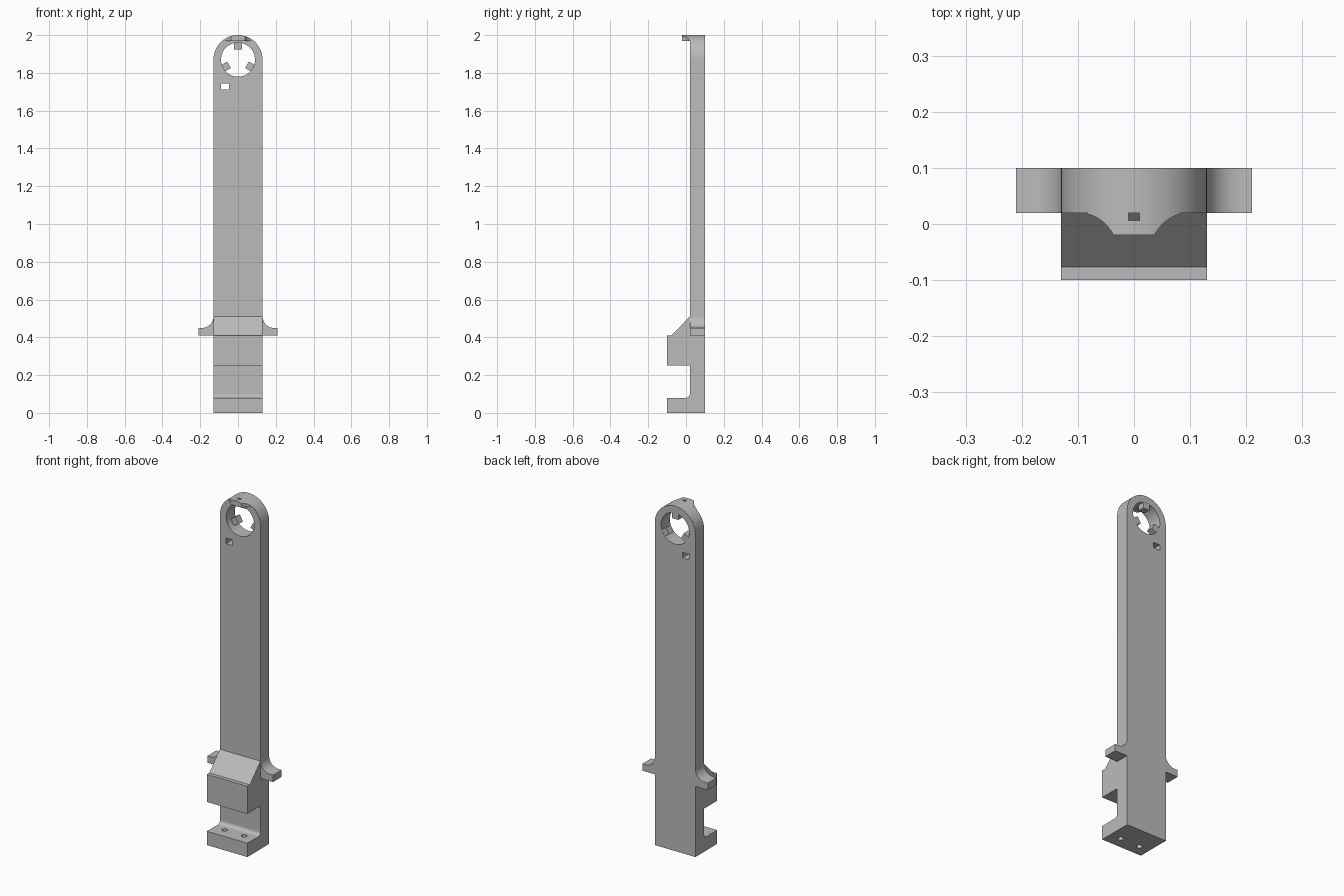
import bpy, bmesh
from math import cos, sin, pi, radians, asin
from mathutils import Matrix, Vector

cube = bpy.data.objects.get("Cube")
if cube:
    bpy.data.objects.remove(cube)

GREY = (0.5, 0.5, 0.5, 1)
mat = bpy.data.materials.new("plain grey")
mat.use_nodes = True
mat.diffuse_color = GREY
mat.node_tree.nodes["Principled BSDF"].inputs["Base Color"].default_value = GREY

W, FRONT, BACK = 0.13, 0.02, 0.10      # half width and faces of the arm
EYE = 1.87                             # height of the ring centre


def arc(cx, cy, r, a0, a1, n):
    """Points on an arc, angles in degrees."""
    return [(cx + r * cos(radians(a0 + (a1 - a0) * i / n)),
             cy + r * sin(radians(a0 + (a1 - a0) * i / n))) for i in range(n + 1)]


def prism(name, pts, lo, hi, axis):
    """Extrude a 2D outline from lo to hi along the given axis."""
    place = {"x": lambda a, b, t: (t, a, b),
             "y": lambda a, b, t: (a, t, b),
             "z": lambda a, b, t: (a, b, t)}[axis]
    bm = bmesh.new()
    face = bm.faces.new([bm.verts.new(place(a, b, lo)) for a, b in pts])
    ext = bmesh.ops.extrude_face_region(bm, geom=[face])
    verts = [v for v in ext["geom"] if isinstance(v, bmesh.types.BMVert)]
    bmesh.ops.translate(bm, verts=verts, vec=Vector(place(0, 0, hi - lo)))
    bmesh.ops.recalc_face_normals(bm, faces=bm.faces)
    mesh = bpy.data.meshes.new(name)
    bm.to_mesh(mesh)
    bm.free()
    mesh.materials.append(mat)
    ob = bpy.data.objects.new(name, mesh)
    bpy.context.collection.objects.link(ob)
    return ob


def rect(x0, x1, y0, y1):
    return [(x0, y0), (x1, y0), (x1, y1), (x0, y1)]


def circle(cx, cy, r, n=32):
    return arc(cx, cy, r, 0, 360, n)[:-1]


def cut(ob, cutters):
    """Subtract the cutters, then remove them."""
    for c in cutters:
        c.hide_render = True
        mod = ob.modifiers.new("cut", "BOOLEAN")
        mod.operation, mod.solver, mod.object = "DIFFERENCE", "EXACT", c
    dg = bpy.context.evaluated_depsgraph_get()
    mesh = bpy.data.meshes.new_from_object(ob.evaluated_get(dg))
    ob.modifiers.clear()
    ob.data = mesh
    for c in cutters:
        bpy.data.objects.remove(c)


# Arm: straight sides, rounded top, flared stops near the bottom
side = [(W, 0), (W, 0.41), (0.21, 0.41), (0.21, 0.45)] + arc(0.19, 0.51, 0.06, 270, 180, 12)
outline = side + arc(0, EYE, W, 0, 180, 48) + [(-x, z) for x, z in reversed(side)]
arm = prism("arm", outline, FRONT, BACK, "y")
cut(arm, [prism("ring_cutter", circle(0, EYE, 0.09, 64), -0.1, 0.2, "y"),
          prism("slot_cutter", rect(-0.09, -0.048, 1.713, 1.745), -0.1, 0.2, "y")])

# Three tabs inside the ring, set towards the back
for i, name in enumerate(("top_tab", "left_tab", "right_tab")):
    tab = prism(name, rect(-0.02, 0.02, 0.055, 0.092), 0.06, BACK - 0.0005, "y")
    tab.data.transform(Matrix.Translation((0, 0, EYE)) @ Matrix.Rotation(i * 2 * pi / 3, 4, "Y"))

# Lip at the top: a slice of the round end with scooped corners and a small hole
edge = math_angle = asin(0.10 / W) * 180 / pi
lip = prism("top_lip", arc(0, EYE, W, edge, 180 - edge, 20), -0.02, FRONT, "y")
cut(lip, [prism("scoop_cutter", circle(s * 0.10, -0.05, 0.07, 64), 1.9, 2.1, "z") for s in (-1, 1)]
    + [prism("pin_cutter", rect(-0.01, 0.01, 0.006, 0.0195), 1.9, 2.1, "z")])

# Upper jaw with sloped top
prism("upper_jaw", [(FRONT, 0.25), (-0.10, 0.25), (-0.10, 0.41), (-0.077, 0.41), (FRONT, 0.51)],
      -W, W, "x")

# Lower jaw with filleted inner corner and two screw holes
foot = prism("lower_jaw", [(FRONT, 0), (-0.10, 0), (-0.10, 0.08)] + arc(0, 0.10, 0.02, 270, 360, 8),
             -W, W, "x")
cut(foot, [prism("screw_cutter", circle(s * 0.063, -0.033, 0.015), -0.1, 0.2, "z") for s in (-1, 1)])

# Smooth curved walls, keep sharp edges
bpy.ops.object.select_all(action="DESELECT")
for ob in (arm, lip, foot):
    ob.select_set(True)
bpy.context.view_layer.objects.active = arm
bpy.ops.object.shade_smooth_by_angle(angle=radians(30))
